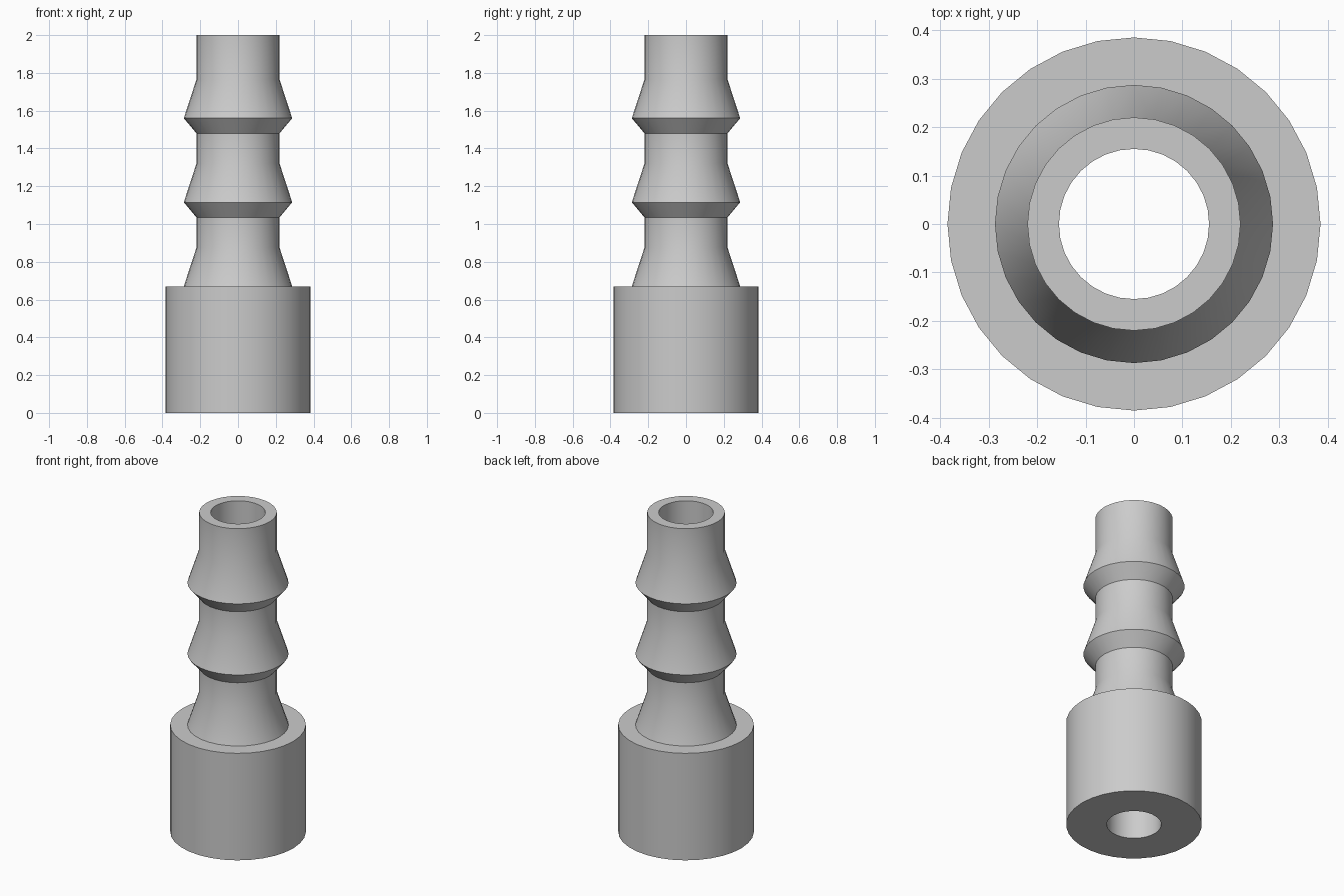
import bpy
import bmesh
import math

SEGMENTS = 32
BORE, NECK, BARB, COLLAR = 0.155, 0.22, 0.287, 0.385
COLLAR_TOP, PITCH, TOP = 0.67, 0.445, 2.0

cube = bpy.data.objects.get("Cube")
if cube:
    bpy.data.objects.remove(cube, do_unlink=True)

# Plain grey finish
grey = bpy.data.materials.new("plain_grey")
grey.use_nodes = True
colour = (0.6, 0.6, 0.6, 1)
grey.diffuse_color = colour
grey.node_tree.nodes["Principled BSDF"].inputs["Base Color"].default_value = colour

# Half section: collar, three tapered barbs, then the straight bore
profile = [(BORE, 0), (COLLAR, 0), (COLLAR, COLLAR_TOP)]
for i in range(3):
    z = COLLAR_TOP + i * PITCH
    if i:
        profile.append((NECK, z - 0.08))
    profile += [(BARB, z), (NECK, z + 0.205)]
profile += [(NECK, TOP), (BORE, TOP)]

# Revolve the closed section around z
bm = bmesh.new()
verts = [bm.verts.new((0, -r, z)) for r, z in profile]
edges = [bm.edges.new((v, verts[(i + 1) % len(verts)])) for i, v in enumerate(verts)]
bmesh.ops.spin(bm, geom=verts + edges, cent=(0, 0, 0), axis=(0, 0, 1),
               angle=math.tau, steps=SEGMENTS)
bmesh.ops.remove_doubles(bm, verts=bm.verts[:], dist=0.0001)
bmesh.ops.recalc_face_normals(bm, faces=bm.faces[:])
mesh = bpy.data.meshes.new("hose_fitting")
bm.to_mesh(mesh)
bm.free()
mesh.materials.append(grey)

fitting = bpy.data.objects.new("hose_fitting", mesh)
bpy.context.collection.objects.link(fitting)
bpy.ops.object.select_all(action='DESELECT')
fitting.select_set(True)
bpy.context.view_layer.objects.active = fitting
bpy.ops.object.shade_smooth_by_angle(angle=math.radians(30))
